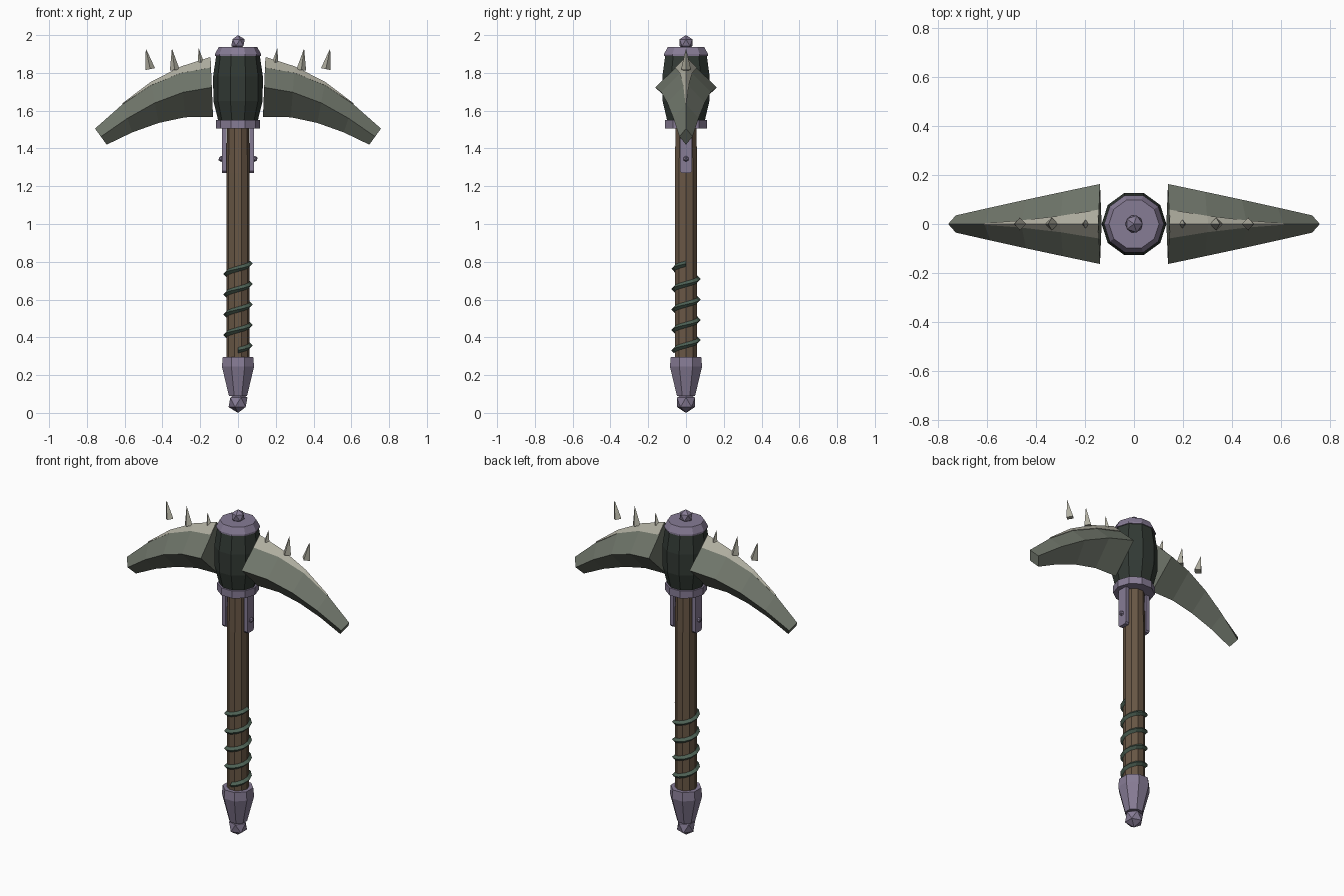
import bpy
import bmesh
from math import sin, cos, pi, tau
from mathutils import Matrix, Vector

old = bpy.data.objects.get("Cube")
if old:
    bpy.data.objects.remove(old, do_unlink=True)


def material(name, rgb):
    m = bpy.data.materials.new(name)
    m.use_nodes = True
    m.diffuse_color = (*rgb, 1)
    m.node_tree.nodes["Principled BSDF"].inputs["Base Color"].default_value = (*rgb, 1)
    return m


PURPLE = material("purple metal", (0.24, 0.20, 0.30))
WOOD = material("brown wood", (0.14, 0.095, 0.06))
DARK = material("dark green metal", (0.032, 0.042, 0.035))
BLADE = material("grey green blade", (0.16, 0.18, 0.145))
BONE = material("pale bone", (0.43, 0.42, 0.35))
CORD = material("green cord", (0.075, 0.12, 0.09))


def finish(name, bm, mat):
    bmesh.ops.recalc_face_normals(bm, faces=bm.faces)
    mesh = bpy.data.meshes.new(name)
    bm.to_mesh(mesh)
    bm.free()
    mesh.materials.append(mat)
    ob = bpy.data.objects.new(name, mesh)
    bpy.context.collection.objects.link(ob)
    return ob


def loft(name, rings, mat):
    """Skin a list of equal point rings and cap both ends."""
    bm = bmesh.new()
    rows = [[bm.verts.new(p) for p in ring] for ring in rings]
    for a, b in zip(rows, rows[1:]):
        for i in range(len(a)):
            j = (i + 1) % len(a)
            bm.faces.new((a[i], a[j], b[j], b[i]))
    bm.faces.new(rows[0])
    bm.faces.new(rows[-1])
    return finish(name, bm, mat)


def lathe(name, profile, sides, mat, turn=0.0):
    rings = [[(r * cos(turn + tau * i / sides), r * sin(turn + tau * i / sides), z)
              for i in range(sides)] for r, z in profile]
    return loft(name, rings, mat)


def knob(name, centre, radius, mat):
    bm = bmesh.new()
    bmesh.ops.create_icosphere(bm, subdivisions=1, radius=radius,
                               matrix=Matrix.Translation(centre))
    return finish(name, bm, mat)


# Handle, pommel and head along the central axis
lathe("handle", [(0.062, 0.28), (0.062, 1.27), (0.058, 1.53)], 10, WOOD)
lathe("pommel_cup", [(0.052, 0.09), (0.092, 0.245), (0.087, 0.297)], 8, PURPLE, pi / 8)
knob("pommel_knob", (0, 0, 0.056), 0.056, PURPLE)
lathe("head_collar", [(0.116, 1.505), (0.116, 1.55)], 10, PURPLE)
lathe("head_core", [(0.103, 1.54), (0.13, 1.65), (0.132, 1.78), (0.115, 1.895)], 10, DARK)
lathe("head_cap", [(0.122, 1.89), (0.122, 1.9), (0.102, 1.937)], 10, PURPLE)
knob("finial", (0, 0, 1.96), 0.04, PURPLE)

# Cord wound around the grip
cord = []
turns, steps, pitch, thick = 4.25, 12, 0.108, 0.015
count = int(turns * steps)
for i in range(count + 1):
    a = -tau * i / steps
    z = 0.79 - pitch * i / steps
    cord.append([((0.063 + thick * cos(q)) * cos(a), (0.063 + thick * cos(q)) * sin(a),
                  z + thick * sin(q)) for q in (0, pi / 2, pi, 3 * pi / 2)])
loft("grip_cord", cord, CORD)

# Blade outline as upper and lower edge points (x, z)
TOP = [(0.145, 1.88), (0.30, 1.83), (0.46, 1.748), (0.61, 1.635), (0.757, 1.505)]
LOW = [(0.132, 1.567), (0.28, 1.565), (0.42, 1.535), (0.56, 1.485), (0.695, 1.42)]
# Spikes as base and tip (x, z) with base radius
SPIKES = [((0.197, 1.855), (0.208, 1.93), 0.017),
          ((0.335, 1.815), (0.35, 1.93), 0.026),
          ((0.465, 1.82), (0.488, 1.93), 0.026)]

for side, s in (("left", 1), ("right", -1)):
    blade, ridge = [], []
    for i, ((tx, tz), (lx, lz)) in enumerate(zip(TOP, LOW)):
        t = Vector((s * tx, 0, tz))
        b = Vector((s * lx, 0, lz))
        m = (t + b) / 2
        w = Vector((0, 0.163 - 0.032 * i, 0))
        blade.append([t, m + w, b, m - w])
        # Pale strip lying along the blade's upper edge
        f = 0.36 - 0.105 * i
        if f > 0:
            up = Vector((s * 0.002, 0, 0.004))
            ridge.append([t + up, t.lerp(m + w, f) + up, t.lerp(m, f), t.lerp(m - w, f) + up])
    loft(side + "_blade", blade, BLADE)
    loft(side + "_blade_ridge", ridge, BONE)

    # Four-sided spikes leaning outward
    for n, (base, tip, r) in enumerate(SPIKES, 1):
        p = Vector((s * base[0], 0, base[1]))
        axis = Vector((s * tip[0], 0, tip[1])) - p
        bm = bmesh.new()
        bmesh.ops.create_cone(bm, cap_ends=True, segments=4, radius1=r, radius2=0,
                              depth=axis.length)
        rot = Vector((0, 0, 1)).rotation_difference(axis).to_matrix().to_4x4()
        bm.transform(Matrix.Translation(p + axis / 2) @ rot)
        finish(f"{side}_spike_{n}", bm, BONE)

    # Langet plate with clipped lower corners, and its rivet
    outline = [(-0.032, 1.515), (0.032, 1.515), (0.032, 1.28),
               (0.024, 1.27), (-0.024, 1.27), (-0.032, 1.28)]
    loft(side + "_langet", [[(s * x, y, z) for y, z in outline] for x in (0.062, 0.086)], PURPLE)
    knob(side + "_rivet", (s * 0.089, 0, 1.345), 0.016, PURPLE)
